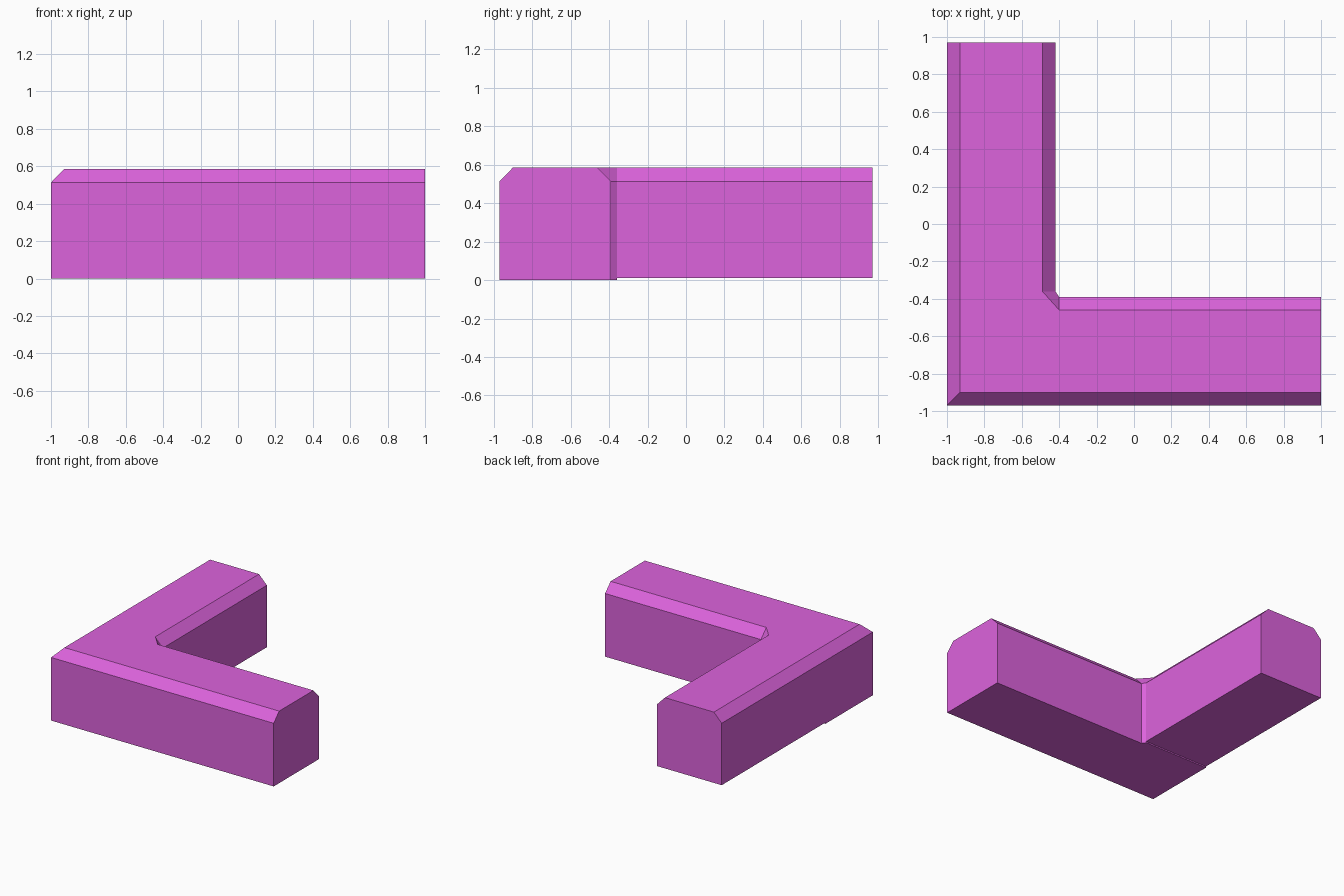
import bpy
import bmesh

if "Cube" in bpy.data.objects:
    bpy.data.objects.remove(bpy.data.objects["Cube"])

WALL, TOP, STEP = 0.513, 0.585, 0.01

# outline of the L at the walls and at the chamfered top
wall = [(-1, .97), (-1, -.97), (1, -.97), (1, -.39), (-.40, -.39), (-.42, -.36), (-.42, .97)]
top = [(-.93, .97), (-.93, -.90), (1, -.90), (1, -.46), (-.40, -.46), (-.49, -.36), (-.49, .97)]


def loft(name, levels):
    """Solid through stacked outlines given as (points, z)."""
    bm = bmesh.new()
    rings = [[bm.verts.new((x, y, z)) for x, y in pts] for pts, z in levels]
    n = len(rings[0])
    for lo, hi in zip(rings, rings[1:]):
        for i in range(n):
            j = (i + 1) % n
            bm.faces.new((lo[i], lo[j], hi[j], hi[i]))
    bm.faces.new(rings[0][::-1])
    bm.faces.new(rings[-1])
    bmesh.ops.recalc_face_normals(bm, faces=bm.faces)
    mesh = bpy.data.meshes.new(name)
    bm.to_mesh(mesh)
    bm.free()
    obj = bpy.data.objects.new(name, mesh)
    bpy.context.collection.objects.link(obj)
    return obj


pink = bpy.data.materials.new("orchid_pink")
pink.diffuse_color = (0.72, 0.125, 0.72, 1)
pink.use_nodes = True
pink.node_tree.nodes["Principled BSDF"].inputs["Base Color"].default_value = pink.diffuse_color

# L-shaped corner block with chamfered long edges
block = loft("corner_block", [(wall, 0), (wall, WALL), (top, TOP)])
block.data.materials.append(pink)

# shallow step under the rear leg
rect = [(-1.2, 1.2), (-1.2, -.36), (0, -.36), (0, 1.2)]
cutter = loft("step_cutter", [(rect, -.2), (rect, STEP)])
cutter.data.materials.append(pink)
cutter.hide_render = True
cutter.hide_viewport = True
cut = block.modifiers.new("step", 'BOOLEAN')
cut.operation = 'DIFFERENCE'
cut.solver = 'EXACT'
cut.object = cutter
